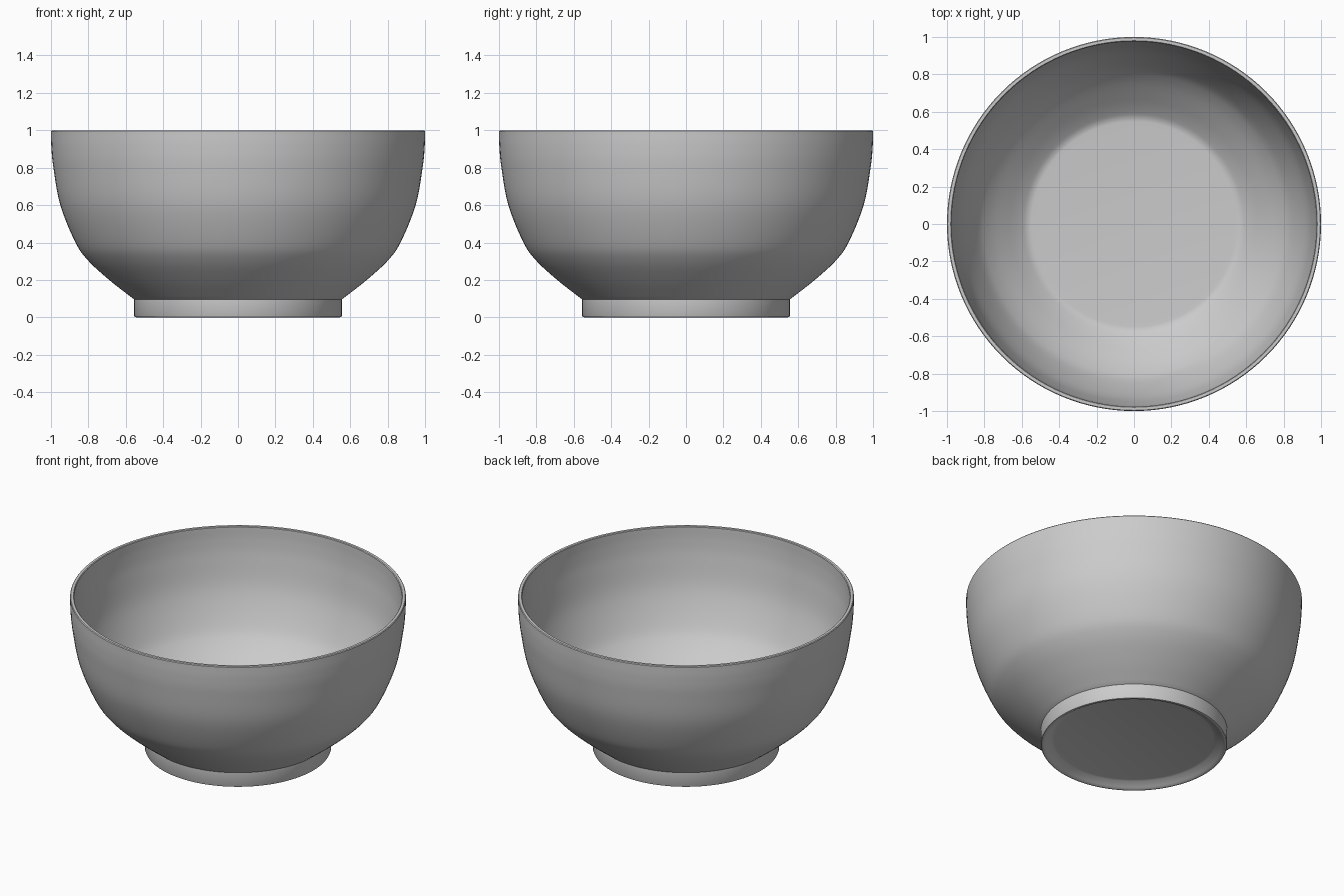
import bpy, bmesh, math
from mathutils import Vector

if "Cube" in bpy.data.objects:
    bpy.data.objects.remove(bpy.data.objects["Cube"])


def smooth_curve(points, steps=6):
    """Catmull-Rom curve through (radius, height) points."""
    p = [Vector(q) for q in points]
    p = [2 * p[0] - p[1]] + p + [2 * p[-1] - p[-2]]
    out = []
    for a, b, c, d in zip(p, p[1:], p[2:], p[3:]):
        for i in range(steps):
            t = i / steps
            out.append(0.5 * (2 * b + (c - a) * t + (2 * a - 5 * b + 4 * c - d) * t**2
                              + (3 * b - a - 3 * c + d) * t**3))
    out.append(p[-2])
    return [tuple(v) for v in out]


def lathe(name, profile, sides=128):
    """Revolve a profile about z; it starts and ends on the axis."""
    bm = bmesh.new()
    verts = [bm.verts.new((r, 0, z)) for r, z in profile]
    edges = [bm.edges.new(pair) for pair in zip(verts, verts[1:])]
    bmesh.ops.spin(bm, geom=verts + edges, cent=(0, 0, 0), axis=(0, 0, 1),
                   angle=math.tau, steps=sides)
    bmesh.ops.remove_doubles(bm, verts=bm.verts, dist=0.0002)
    bmesh.ops.recalc_face_normals(bm, faces=bm.faces)
    mesh = bpy.data.meshes.new(name)
    bm.to_mesh(mesh)
    bm.free()
    obj = bpy.data.objects.new(name, mesh)
    bpy.context.collection.objects.link(obj)
    bpy.context.view_layer.objects.active = obj
    obj.select_set(True)
    bpy.ops.object.shade_smooth_by_angle(angle=math.radians(35))
    return obj


# Foot ring with a shallow recess underneath
foot = [(0, 0.035), (0.475, 0.035), (0.49, 0.031), (0.525, 0.01), (0.537, 0.002),
        (0.545, 0), (0.552, 0.002), (0.555, 0.008), (0.555, 0.096)]

# Outer wall, from the foot up to the rim
outer = smooth_curve([(0.557, 0.097), (0.685, 0.197), (0.80, 0.302), (0.87, 0.402),
                      (0.95, 0.60), (0.987, 0.80), (0.998, 0.91), (1.0, 0.995)])

# Thin flat lip, then the inner wall down to a flat floor
lip = [(0.996, 1.0), (0.98, 1.0)]
inner = smooth_curve([(0.976, 0.996), (0.974, 0.91), (0.963, 0.80), (0.927, 0.61),
                      (0.848, 0.417), (0.78, 0.32), (0.67, 0.217), (0.60, 0.161),
                      (0.565, 0.142), (0.53, 0.138)])

lathe("bowl", foot + outer + lip + inner + [(0, 0.138)])
